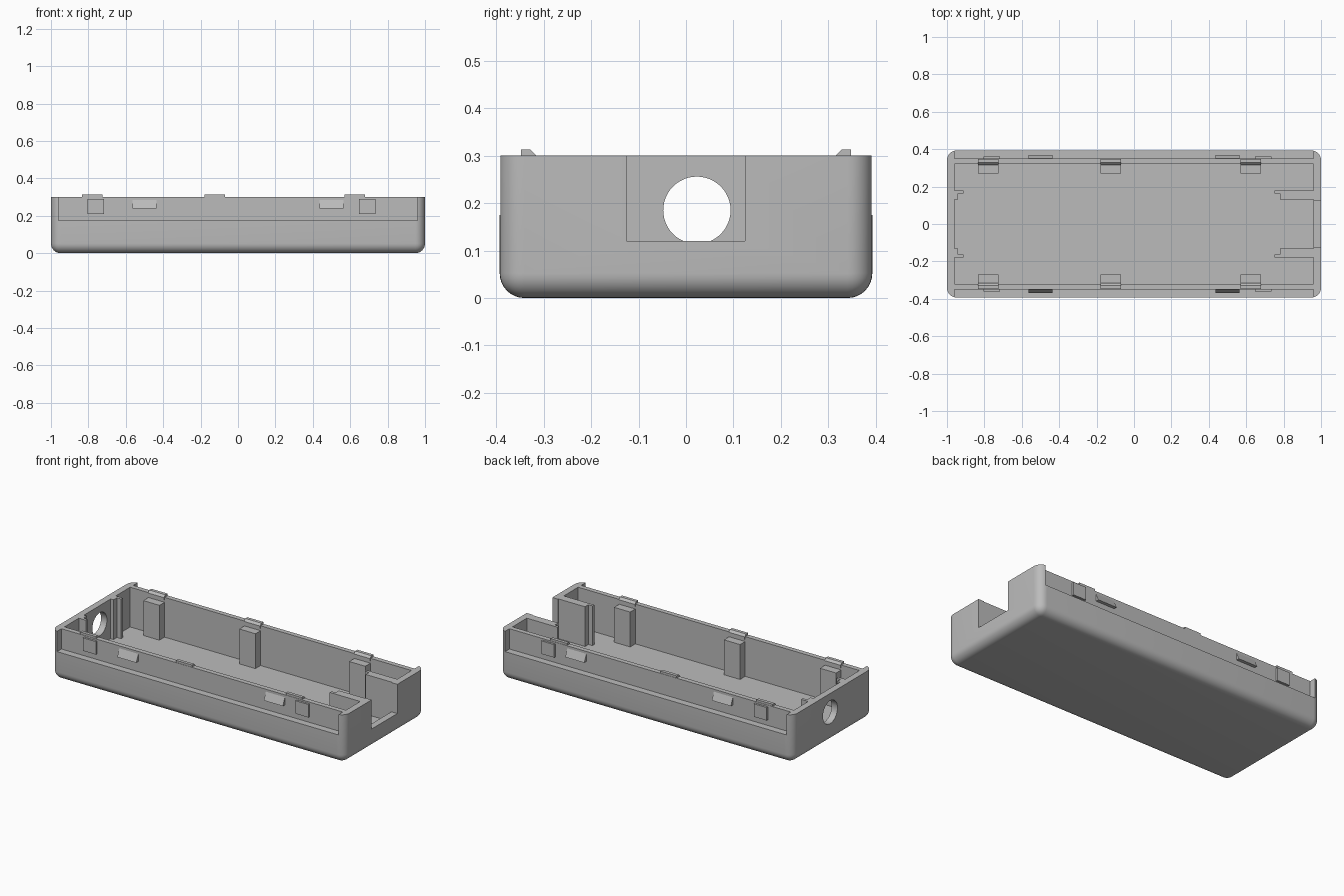
import bpy, bmesh, math
from mathutils import Matrix

if "Cube" in bpy.data.objects:
    bpy.data.objects.remove(bpy.data.objects["Cube"])

GREY = (0.5, 0.5, 0.5, 1)
mat = bpy.data.materials.new("grey plastic")
mat.use_nodes = True
mat.diffuse_color = GREY
mat.node_tree.nodes["Principled BSDF"].inputs["Base Color"].default_value = GREY

TOP, FLOOR, LEDGE = 0.3, 0.055, 0.175
HALF_Y, LIP_Y, IN_Y, IN_X = 0.393, 0.35, 0.32, 0.96


def finish(name, bm):
    bmesh.ops.recalc_face_normals(bm, faces=bm.faces)
    mesh = bpy.data.meshes.new(name)
    bm.to_mesh(mesh)
    bm.free()
    mesh.materials.append(mat)
    ob = bpy.data.objects.new(name, mesh)
    bpy.context.collection.objects.link(ob)
    return ob


def box_bm(x, y, z):
    bm = bmesh.new()
    size = [b - a for a, b in (x, y, z)]
    mid = [(a + b) / 2 for a, b in (x, y, z)]
    m = Matrix.Translation(mid) @ Matrix.Diagonal((*size, 1))
    bmesh.ops.create_cube(bm, size=1, matrix=m)
    return bm


def box(name, x, y, z):
    return finish(name, box_bm(x, y, z))


def prism(name, profile, x0, x1):
    """Extrude a (y, z) profile along x."""
    bm = bmesh.new()
    face = bm.faces.new([bm.verts.new((x0, y, z)) for y, z in profile])
    out = bmesh.ops.extrude_face_region(bm, geom=[face])["geom"]
    bmesh.ops.translate(bm, vec=(x1 - x0, 0, 0),
                        verts=[v for v in out if isinstance(v, bmesh.types.BMVert)])
    return finish(name, bm)


def cut(target, cutter):
    mod = target.modifiers.new("cut", 'BOOLEAN')
    mod.operation, mod.solver, mod.object = 'DIFFERENCE', 'EXACT', cutter
    bpy.context.view_layer.objects.active = target
    bpy.ops.object.modifier_apply(modifier=mod.name)
    bpy.data.objects.remove(cutter)


# Tray body with rounded bottom and corners
bm = box_bm((-1, 1), (-HALF_Y, HALF_Y), (0, TOP))
edges = [e for e in bm.edges if min(v.co.z for v in e.verts) < 0.01]
bmesh.ops.bevel(bm, geom=edges, offset=0.052, segments=8, profile=0.5, affect='EDGES')
body = finish("tray_body", bm)

# Cavity, stepped long sides and end notch
cut(body, box("cavity_cutter", (-IN_X, IN_X), (-IN_Y, IN_Y), (FLOOR, 0.5)))
for s in (-1, 1):
    ys = sorted((s * LIP_Y, s * 0.6))
    cut(body, box("step_cutter", (-IN_X, IN_X), ys, (LEDGE, 0.5)))
cut(body, box("notch_cutter", (0.9, 1.2), (-0.126, 0.124), (0.12, 0.5)))

# Round cable hole in the other end
bm = bmesh.new()
bmesh.ops.create_cone(bm, cap_ends=True, segments=48, radius1=0.071, radius2=0.071, depth=0.3,
                      matrix=Matrix.Translation((-1, 0.023, 0.185)) @ Matrix.Rotation(math.pi / 2, 4, 'Y'))
cut(body, finish("hole_cutter", bm))

bpy.ops.object.select_all(action='DESELECT')
body.select_set(True)
bpy.context.view_layer.objects.active = body
bpy.ops.object.shade_smooth_by_angle(angle=math.radians(30))

for s, side in ((-1, "front"), (1, "back")):
    def span(a, b):
        return sorted((s * a, s * b))

    # Inner posts and the chamfered clips on the rim above them
    for i, x in enumerate((-0.78, -0.125, 0.625)):
        x0, x1 = x - 0.055, x + 0.055
        box(f"{side}_post_{i}", (x0, x1), span(0.27, IN_Y), (FLOOR, 0.27))
        clip = [(0.315, 0.285), (0.315, TOP), (0.328, 0.313), (0.348, 0.313), (0.348, 0.285)]
        prism(f"{side}_clip_{i}", [(s * y, z) for y, z in clip], x0, x1)

    # Square pads on the outside of the lip
    for i, x in enumerate((-0.76, 0.69)):
        box(f"{side}_pad_{i}", (x - 0.044, x + 0.044), span(0.345, 0.362), (0.21, 0.29))

    # Sloped catches on the outside of the lip
    for i, x in enumerate((-0.5, 0.5)):
        wedge = [(0.345, 0.285), (LIP_Y, 0.285), (0.37, 0.238), (0.345, 0.238)]
        prism(f"{side}_catch_{i}", [(s * y, z) for y, z in wedge], x - 0.065, x + 0.065)

    # Board guides: walls beside the notch and short rails by the hole
    box(f"{side}_guide_wall", (0.78, IN_X), span(0.13, 0.18), (FLOOR, TOP))
    box(f"{side}_guide_wall_lip", (0.752, 0.78), span(0.163, 0.18), (FLOOR, TOP))
    box(f"{side}_guide_rail", (-IN_X, -0.94), span(0.13, 0.18), (FLOOR, TOP))
    box(f"{side}_guide_rail_lip", (-0.94, -0.912), span(0.163, 0.18), (FLOOR, TOP))
